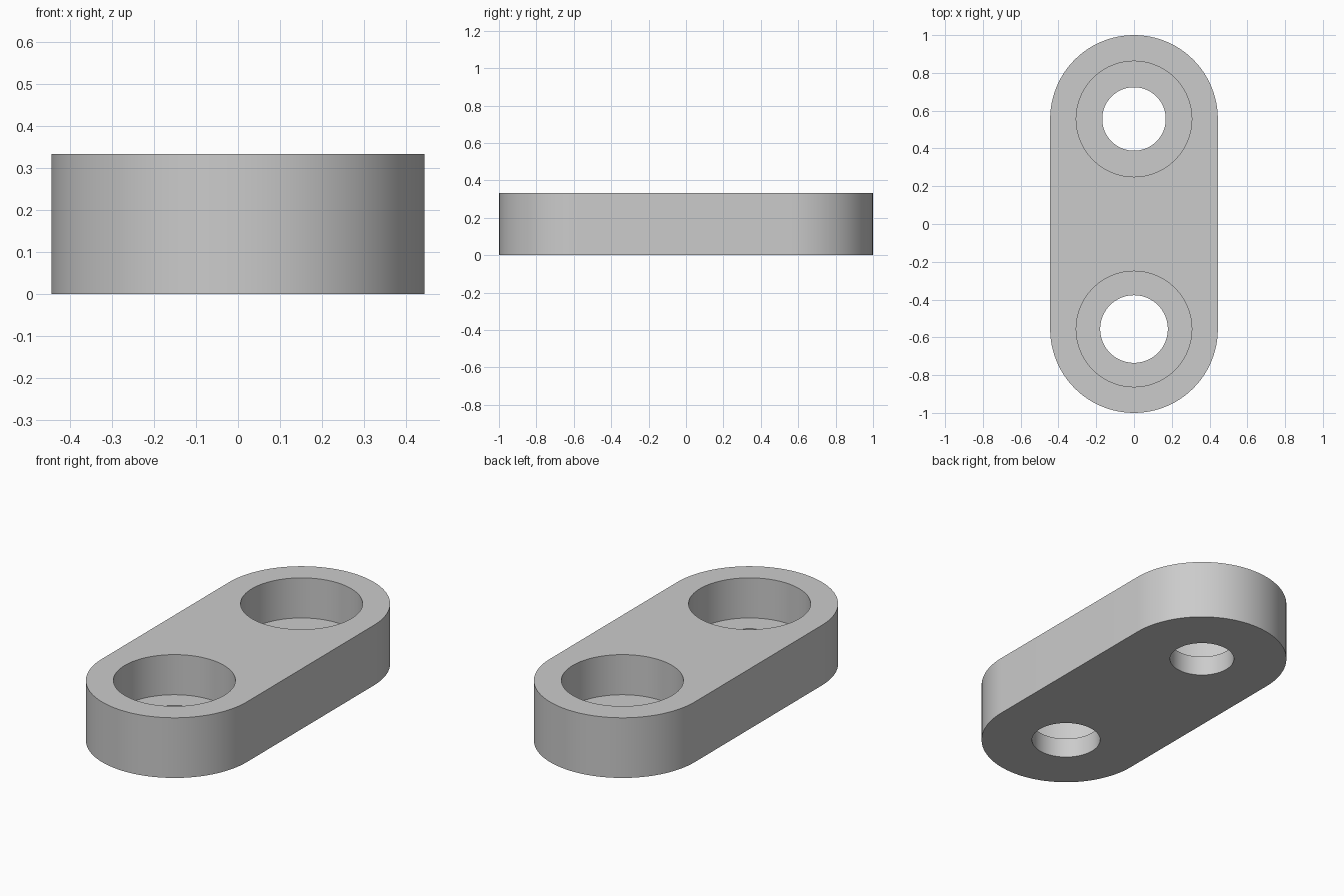
import bpy
import bmesh
from math import cos, sin, pi, radians

cube = bpy.data.objects.get("Cube")
if cube:
    bpy.data.objects.remove(cube, do_unlink=True)

HEIGHT = 0.333
RADIUS = 0.444
CENTRE = 1 - RADIUS
FLOOR = 0.111
STEPS = 48

grey = bpy.data.materials.new("light grey")
grey.use_nodes = True
colour = (0.6, 0.6, 0.6, 1)
grey.diffuse_color = colour
grey.node_tree.nodes["Principled BSDF"].inputs["Base Color"].default_value = colour


def prism(name, outline, bottom, top):
    """Extrude a closed outline between two heights."""
    bm = bmesh.new()
    face = bm.faces.new([bm.verts.new((x, y, bottom)) for x, y in outline])
    result = bmesh.ops.extrude_face_region(bm, geom=[face])
    verts = [v for v in result["geom"] if isinstance(v, bmesh.types.BMVert)]
    bmesh.ops.translate(bm, verts=verts, vec=(0, 0, top - bottom))
    bmesh.ops.recalc_face_normals(bm, faces=bm.faces)
    mesh = bpy.data.meshes.new(name)
    bm.to_mesh(mesh)
    bm.free()
    mesh.materials.append(grey)
    obj = bpy.data.objects.new(name, mesh)
    bpy.context.collection.objects.link(obj)
    return obj


def arc(radius, y, start, sweep, count):
    return [(radius * cos(start + sweep * i / count),
             y + radius * sin(start + sweep * i / count)) for i in range(count + 1)]


# Round-ended link plate
outline = arc(RADIUS, CENTRE, 0, pi, STEPS) + arc(RADIUS, -CENTRE, pi, pi, STEPS)
plate = prism("link_plate", outline, 0, HEIGHT)
bpy.context.view_layer.objects.active = plate


def cut_round(name, radius, y, bottom, top):
    circle = arc(radius, y, 0, 2 * pi, 2 * STEPS)[:-1]
    cutter = prism(name, circle, bottom, top)
    cutter.hide_render = True
    mod = plate.modifiers.new(name, "BOOLEAN")
    mod.operation = "DIFFERENCE"
    mod.solver = "EXACT"
    mod.object = cutter
    bpy.ops.object.modifier_apply(modifier=name)
    bpy.data.objects.remove(cutter, do_unlink=True)


# Wide recess and through hole at each end; the front hole is slightly larger
for end, side, hole in (("front", -1, 0.179), ("back", 1, 0.168)):
    cut_round(end + "_recess", 0.306, side * CENTRE, FLOOR, 0.5)
    cut_round(end + "_hole", hole, side * CENTRE, -0.1, 0.2)

# Smooth walls with crisp rims
bpy.ops.object.select_all(action="DESELECT")
plate.select_set(True)
bpy.ops.object.shade_smooth_by_angle(angle=radians(30))
